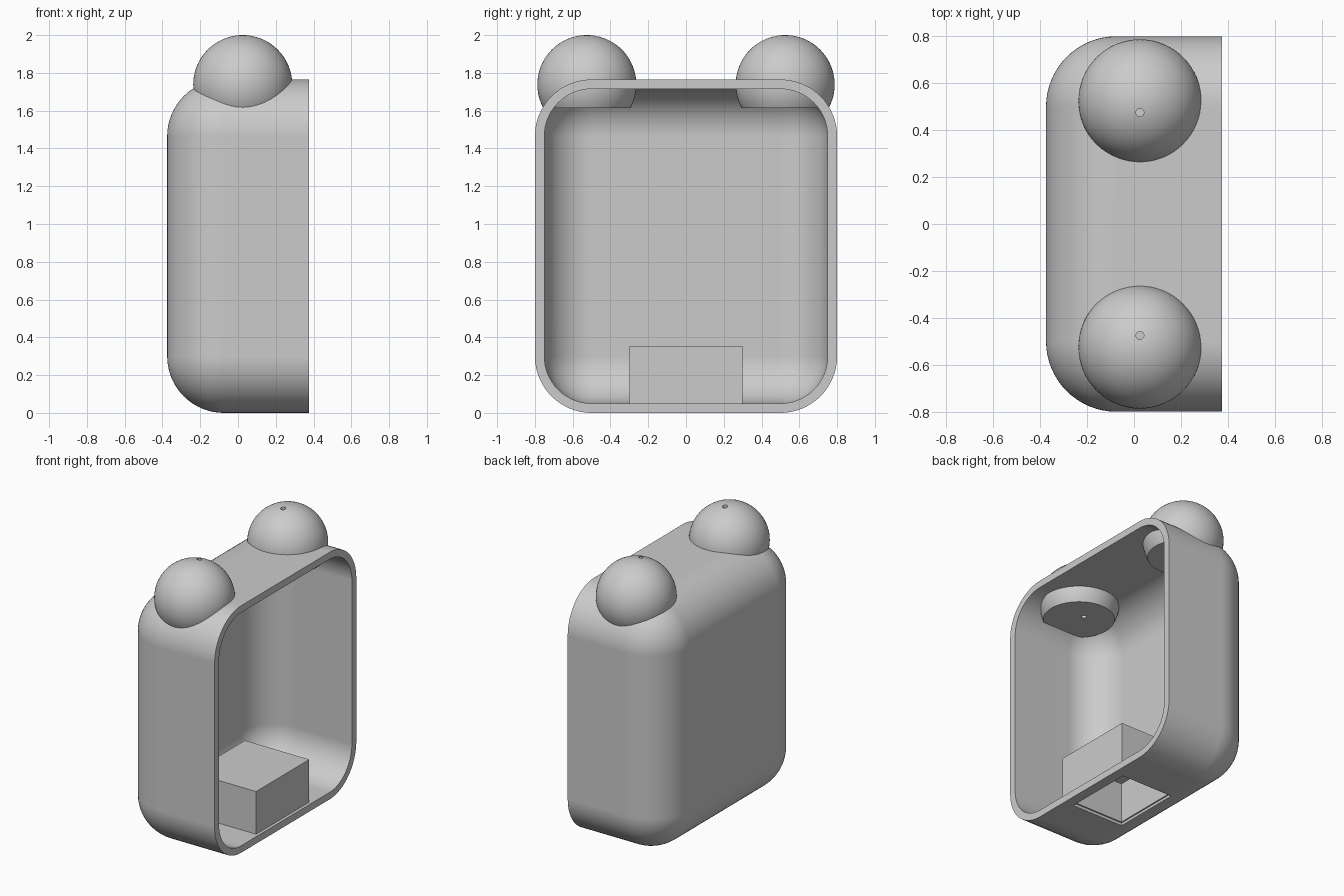
import bpy, bmesh, math
from mathutils import Matrix, Vector

cube = bpy.data.objects.get("Cube")
if cube:
    bpy.data.objects.remove(cube, do_unlink=True)

grey = bpy.data.materials.new("plain_grey")
GREY = (0.6, 0.6, 0.6, 1)
grey.use_nodes = True
grey.diffuse_color = GREY
grey.node_tree.nodes["Principled BSDF"].inputs["Base Color"].default_value = GREY

FRONT = 0.375            # open end of the case, facing +x
ROUND_X = -0.075         # where the back rounding starts
HALF_Y, LOW_Z, HIGH_Z = 0.5, 0.3, 1.465   # corner centres
STEPS = 16


def make_object(name, bm):
    bmesh.ops.recalc_face_normals(bm, faces=bm.faces)
    mesh = bpy.data.meshes.new(name)
    bm.to_mesh(mesh)
    bm.free()
    mesh.materials.append(grey)
    obj = bpy.data.objects.new(name, mesh)
    bpy.context.collection.objects.link(obj)
    return obj


def box(name, low, high):
    low, high = Vector(low), Vector(high)
    bm = bmesh.new()
    place = Matrix.Translation((low + high) / 2) @ Matrix.Diagonal((*(high - low), 1))
    bmesh.ops.create_cube(bm, size=1, matrix=place)
    return make_object(name, bm)


def cut(obj, cutter):
    mod = obj.modifiers.new("cut", 'BOOLEAN')
    mod.operation = 'DIFFERENCE'
    mod.solver = 'EXACT'
    mod.object = cutter
    cutter.hide_render = True
    bpy.context.view_layer.objects.active = obj
    bpy.ops.object.modifier_apply(modifier=mod.name)


def smooth(obj):
    bpy.ops.object.select_all(action='DESELECT')
    obj.select_set(True)
    bpy.context.view_layer.objects.active = obj
    bpy.ops.object.shade_smooth_by_angle(angle=math.radians(30))
    mod = obj.modifiers.new("even_shading", 'WEIGHTED_NORMAL')
    mod.keep_sharp = True


def ring(bm, x, radius):
    """Rounded rectangle across the case."""
    verts = []
    corners = [(HALF_Y, HIGH_Z), (-HALF_Y, HIGH_Z), (-HALF_Y, LOW_Z), (HALF_Y, LOW_Z)]
    for quarter, (y, z) in enumerate(corners):
        for i in range(STEPS + 1):
            a = (quarter + i / STEPS) * math.pi / 2
            verts.append(bm.verts.new((x, y + radius * math.cos(a), z + radius * math.sin(a))))
    return verts


def skin(radius, bm):
    """Rings from the rounded back to the open rim."""
    rings = []
    for i in range(STEPS + 1):
        t = i / STEPS * math.pi / 2
        rings.append(ring(bm, ROUND_X - radius * math.cos(t), radius * math.sin(t)))
    rings.append(ring(bm, FRONT, radius))
    return rings


# Case: outer and inner skins joined at the rim
bm = bmesh.new()
outer, inner = skin(0.3, bm), skin(0.25, bm)
loops = outer + inner[::-1]
for a, b in zip(loops, loops[1:]):
    for i in range(len(a)):
        j = (i + 1) % len(a)
        bm.faces.new((a[i], a[j], b[j], b[i]))
bm.faces.new(outer[0])
bm.faces.new(inner[0])
bmesh.ops.remove_doubles(bm, verts=bm.verts, dist=0.0001)
case = make_object("case", bm)

# Raised pocket in the floor, open from below
pocket = box("floor_pocket", (-0.155, -0.3, 0.01), (0.353, 0.3, 0.355))
mouth = box("mouth_cutter", (-0.105, -0.25, -0.1), (0.303, 0.25, 0.02))
cavity = box("cavity_cutter", (-0.095, -0.24, -0.1), (0.293, 0.24, 0.305))
for part in (case, pocket):
    cut(part, mouth)
    cut(part, cavity)
for helper in (mouth, cavity):
    bpy.data.objects.remove(helper, do_unlink=True)
smooth(case)

# Two domes on top, flat underneath, each with a narrow vertical hole
for side, name in ((1, "back_dome"), (-1, "front_dome")):
    bm = bmesh.new()
    bmesh.ops.create_uvsphere(bm, u_segments=64, v_segments=40, radius=0.262,
                              matrix=Matrix.Translation((0.025, side * 0.525, 1.738)))
    sliced = bmesh.ops.bisect_plane(bm, geom=bm.verts[:] + bm.edges[:] + bm.faces[:],
                                    plane_co=(0, 0, 1.615), plane_no=(0, 0, 1),
                                    clear_inner=True)
    rim = [e for e in sliced["geom_cut"] if isinstance(e, bmesh.types.BMEdge)]
    bmesh.ops.contextual_create(bm, geom=rim)
    dome = make_object(name, bm)
    bm = bmesh.new()
    bmesh.ops.create_cone(bm, cap_ends=True, segments=24, radius1=0.017, radius2=0.017,
                          depth=1, matrix=Matrix.Translation((0.025, side * 0.475, 1.8)))
    drill = make_object("hole_cutter", bm)
    cut(dome, drill)
    bpy.data.objects.remove(drill, do_unlink=True)
    smooth(dome)
